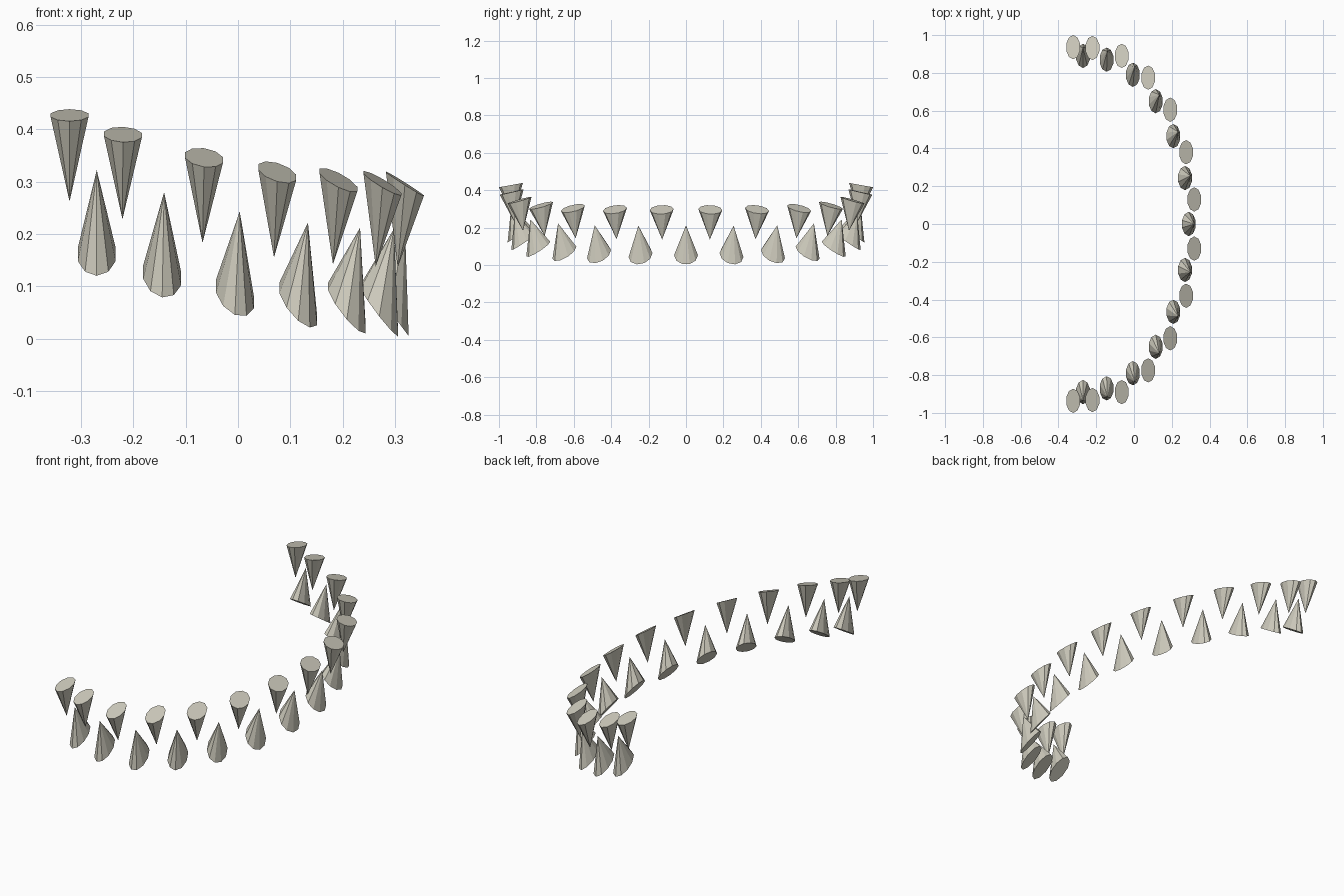
import bpy, bmesh, math
from math import sin, cos, pi

cube = bpy.data.objects.get("Cube")
if cube:
    bpy.data.objects.remove(cube)

ivory = bpy.data.materials.new("ivory")
ivory.use_nodes = True
ivory.diffuse_color = (0.62, 0.60, 0.51, 1)
ivory.node_tree.nodes["Principled BSDF"].inputs["Base Color"].default_value = ivory.diffuse_color

SIDES = 10
RX, RY = 0.038, 0.064            # tooth base radii
LEAN_X, LEAN_Y = 0.022, 0.068    # tip shift per unit of base slope


def tooth(name, x, y, base_z, tip_z, slope_x, slope_y):
    """Flat-sided oval cone whose base slopes and whose tip leans to match."""
    up = 1 if tip_z > base_z else -1
    bm = bmesh.new()
    rim = []
    for i in range(SIDES):
        a = 2 * pi * i / SIDES
        dx, dy = RX * sin(a), -RY * cos(a)
        rim.append(bm.verts.new((x + dx, y + dy, base_z - slope_x * dx - slope_y * dy)))
    tip = bm.verts.new((x + up * LEAN_X * slope_x, y + up * LEAN_Y * slope_y, tip_z))
    bm.faces.new(rim)
    for i in range(SIDES):
        bm.faces.new((rim[i], rim[(i + 1) % SIDES], tip))
    bmesh.ops.recalc_face_normals(bm, faces=bm.faces)
    mesh = bpy.data.meshes.new(name)
    bm.to_mesh(mesh)
    bm.free()
    mesh.materials.append(ivory)
    bpy.context.collection.objects.link(bpy.data.objects.new(name, mesh))


# Each row: x, y, base height, tip height, base slope in x, base slope in y
upper_row = [
    (-0.322, 0.936, 0.427, 0.262, 0.00, 0.18),
    (-0.22, 0.932, 0.39, 0.228, 0.04, 0.23),
    (-0.065, 0.89, 0.346, 0.183, 0.13, 0.28),
    (0.075, 0.775, 0.318, 0.155, 0.28, 0.28),
    (0.192, 0.605, 0.303, 0.142, 0.48, 0.22),
    (0.276, 0.38, 0.297, 0.138, 0.58, 0.13),
    (0.319, 0.13, 0.296, 0.136, 0.63, 0.04),
]
lower_row = [
    (-0.27, 0.89, 0.161, 0.322, 0.00, 0.64),
    (-0.145, 0.87, 0.121, 0.28, 0.17, 0.66),
    (-0.006, 0.79, 0.085, 0.243, 0.42, 0.62),
    (0.115, 0.65, 0.066, 0.222, 0.85, 0.50),
    (0.208, 0.465, 0.058, 0.212, 1.15, 0.34),
    (0.27, 0.243, 0.053, 0.21, 1.28, 0.17),
    (0.29, 0.0, 0.053, 0.212, 1.33, 0.00),
]

# Teeth mirrored across the y = 0 plane, with one lower tooth on it
for row, teeth in (("upper", upper_row), ("lower", lower_row)):
    for n, (x, y, base, tip, sx, sy) in enumerate(teeth, 1):
        if y == 0:
            tooth(f"{row}_tooth_middle", x, y, base, tip, sx, sy)
            continue
        for side, s in (("front", -1), ("back", 1)):
            tooth(f"{row}_tooth_{n}_{side}", x, s * y, base, tip, sx, s * sy)
